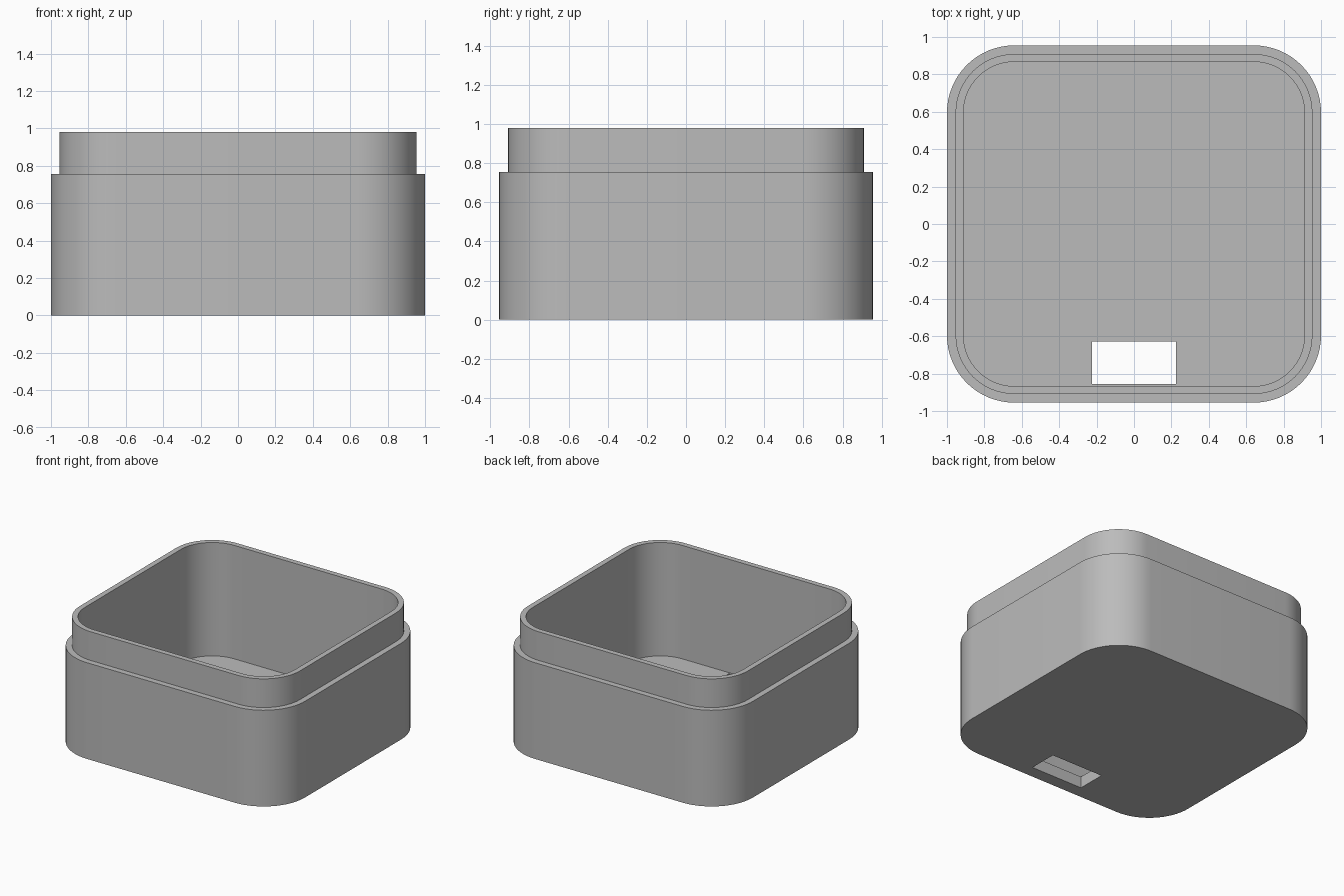
import bpy, bmesh, math

cube = bpy.data.objects.get("Cube")
if cube:
    bpy.data.objects.remove(cube, do_unlink=True)

grey = bpy.data.materials.new("plain_grey")
grey.use_nodes = True
GREY = (0.5, 0.5, 0.5, 1)
grey.diffuse_color = GREY
grey.node_tree.nodes["Principled BSDF"].inputs["Base Color"].default_value = GREY

OUTER, LIP, INNER = 0, 0.046, 0.088   # inset of each wall from the outside
SHOULDER, TOP, FLOOR = 0.755, 0.98, 0.09
STEPS = 16


def rounded_loop(bm, inset, z):
    """Ring of vertices around a rounded rectangle."""
    hx, hy, r = 1 - inset, 0.955 - inset, 0.36 - inset
    ring = []
    for quarter, (sx, sy) in enumerate([(1, 1), (-1, 1), (-1, -1), (1, -1)]):
        for i in range(STEPS + 1):
            a = (quarter + i / STEPS) * math.pi / 2
            ring.append(bm.verts.new((sx * (hx - r) + r * math.cos(a),
                                      sy * (hy - r) + r * math.sin(a), z)))
    return ring


# Open box: outer wall, shoulder, raised lip, inner wall and floor
bm = bmesh.new()
profile = [(OUTER, 0), (OUTER, SHOULDER), (LIP, SHOULDER),
           (LIP, TOP), (INNER, TOP), (INNER, FLOOR)]
rings = [rounded_loop(bm, inset, z) for inset, z in profile]
for low, high in zip(rings, rings[1:]):
    for i in range(len(low)):
        j = (i + 1) % len(low)
        bm.faces.new((low[i], low[j], high[j], high[i]))
bm.faces.new(rings[0][::-1])
bm.faces.new(rings[-1])
bmesh.ops.recalc_face_normals(bm, faces=bm.faces)
mesh = bpy.data.meshes.new("box_body")
bm.to_mesh(mesh)
bm.free()
mesh.materials.append(grey)
body = bpy.data.objects.new("box_body", mesh)
bpy.context.collection.objects.link(body)

# Rectangular slot through the floor near the front
bpy.ops.mesh.primitive_cube_add(size=1, location=(0, -0.742, FLOOR / 2))
cutter = bpy.context.object
cutter.name = "slot_cutter"
cutter.scale = (0.45, 0.226, 0.3)
cutter.hide_render = True
cutter.data.materials.append(grey)
cut = body.modifiers.new("slot", 'BOOLEAN')
cut.operation = 'DIFFERENCE'
cut.solver = 'EXACT'
cut.object = cutter

bpy.ops.object.select_all(action='DESELECT')
body.select_set(True)
bpy.context.view_layer.objects.active = body
bpy.ops.object.modifier_apply(modifier=cut.name)
bpy.data.objects.remove(cutter, do_unlink=True)
bpy.ops.object.shade_smooth_by_angle(angle=math.radians(30))
